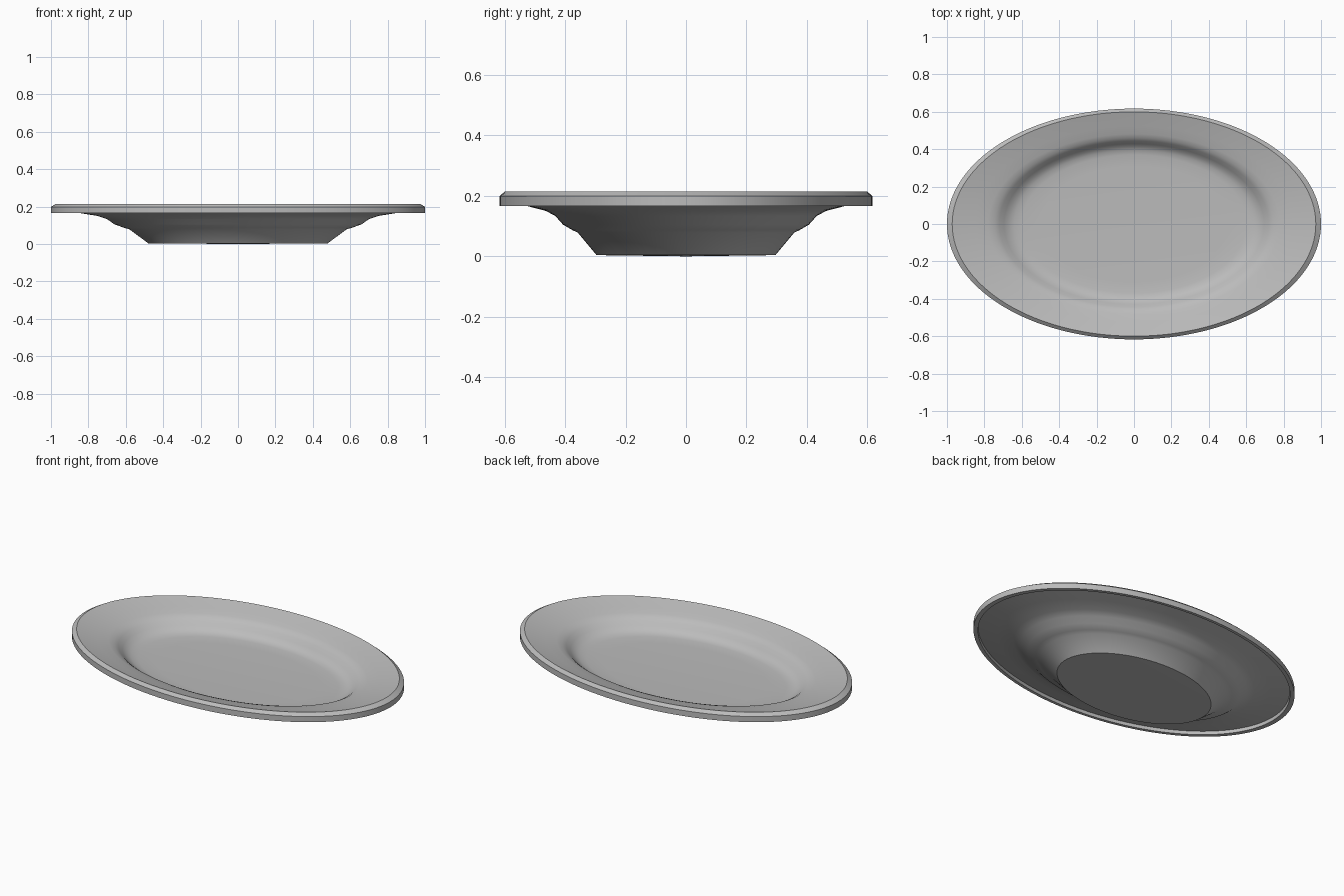
import bpy
import bmesh
from math import cos, sin, tau, radians

cube = bpy.data.objects.get("Cube")
if cube:
    bpy.data.objects.remove(cube)

SEGMENTS = 128
DEPTH = 0.617  # oval depth relative to its width


def make_material(name, value):
    mat = bpy.data.materials.new(name)
    mat.use_nodes = True
    color = (value, value, value, 1)
    mat.diffuse_color = color
    mat.node_tree.nodes["Principled BSDF"].inputs["Base Color"].default_value = color
    return mat


def oval_lathe(name, profile, mat):
    """Sweep a closed (radius, height) profile, both ends on the axis, round an oval."""
    bm = bmesh.new()
    start = bm.verts.new((0, 0, profile[0][1]))
    end = bm.verts.new((0, 0, profile[-1][1]))
    rings = [[bm.verts.new((r * cos(tau * i / SEGMENTS), r * DEPTH * sin(tau * i / SEGMENTS), z))
              for i in range(SEGMENTS)] for r, z in profile[1:-1]]
    for i in range(SEGMENTS):
        j = (i + 1) % SEGMENTS
        bm.faces.new((start, rings[0][j], rings[0][i]))
        bm.faces.new((end, rings[-1][i], rings[-1][j]))
        for low, high in zip(rings, rings[1:]):
            bm.faces.new((low[i], low[j], high[j], high[i]))
    mesh = bpy.data.meshes.new(name)
    bm.to_mesh(mesh)
    bm.free()
    mesh.materials.append(mat)
    obj = bpy.data.objects.new(name, mesh)
    bpy.context.collection.objects.link(obj)
    bpy.context.view_layer.objects.active = obj
    obj.select_set(True)
    bpy.ops.object.shade_smooth_by_angle(angle=radians(30))
    return obj


# Underside: flat foot, flared wall, shoulder
underside = [(0, 0), (0.48, 0.004), (0.58, 0.078), (0.61, 0.087), (0.66, 0.105),
             (0.70, 0.133), (0.75, 0.150), (0.85, 0.166), (0.97, 0.186)]
# Rim: hanging lip, upright edge, bevel
rim = [(0.972, 0.166), (1.0, 0.166), (1.0, 0.199), (0.972, 0.215)]
# Top: sloping border, rounded drop into the well, floor
top = [(0.85, 0.192), (0.78, 0.180), (0.745, 0.171), (0.72, 0.157), (0.695, 0.137),
       (0.67, 0.120), (0.64, 0.109), (0.60, 0.104), (0.50, 0.101), (0, 0.1)]

ceramic = make_material("grey ceramic", 0.5)
oval_lathe("oval_plate", underside + rim + top, ceramic)
